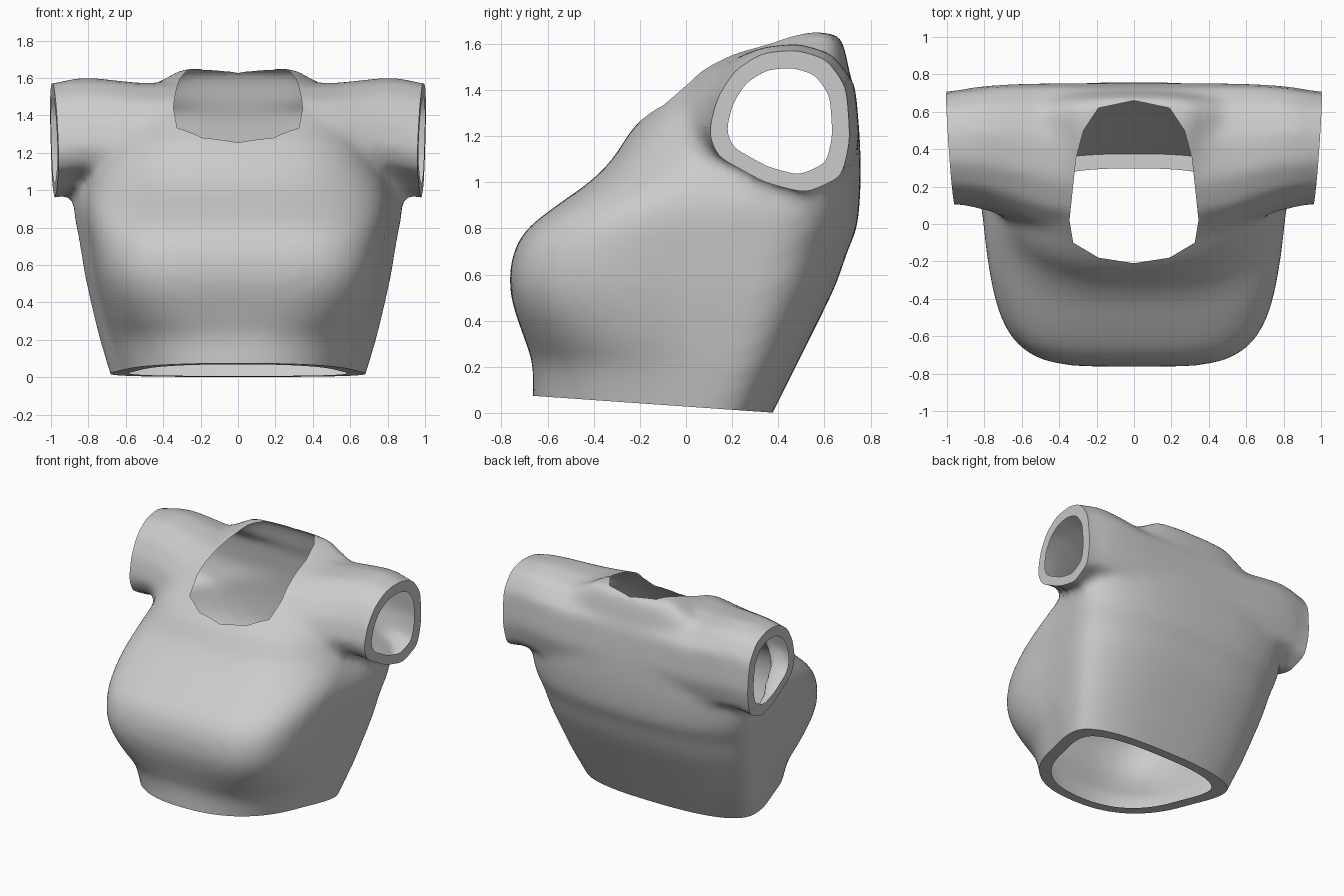
import bpy, bmesh, math
from mathutils import Vector

if "Cube" in bpy.data.objects:
    bpy.data.objects.remove(bpy.data.objects["Cube"])

# Torso cross-sections: z, half width, front y, back y, front squareness
TORSO = [(-.15, .63, -.66, .30, 2.3), (0, .68, -.665, .375, 2.3), (.2, .74, -.665, .475, 2.6),
         (.32, .77, -.70, .535, 3.3), (.45, .80, -.745, .60, 4.0), (.57, .825, -.765, .655, 4.3),
         (.7, .845, -.745, .70, 4.2), (.8, .865, -.685, .74, 3.9), (.9, .88, -.56, .752, 3.6),
         (1.0, .87, -.42, .757, 3.3), (1.1, .84, -.32, .757, 3), (1.24, .77, -.225, .75, 3),
         (1.36, .68, -.10, .735, 3), (1.47, .57, .01, .71, 3), (1.55, .48, .14, .695, 3),
         (1.605, .38, .29, .68, 3), (1.65, .31, .42, .66, 3)]
# Sleeve outline: y, z
SLEEVE = [(.10, 1.22), (.135, 1.37), (.21, 1.495), (.33, 1.575), (.48, 1.59), (.61, 1.55),
          (.695, 1.43), (.71, 1.2), (.675, 1.04), (.52, .965), (.34, 1.01), (.14, 1.12)]
# Sleeve stations: x, lift, forward growth, backward growth
STATIONS = [(0, -.02, .2, .045), (.3, -.01, .19, .045), (.5, -.015, .15, .045), (.65, 0, .085, .04),
            (.8, .012, .03, .03), (.9, .005, .01, .015), (1, -.018, 0, 0), (1.15, -.03, 0, 0)]
# Neck opening seen from above (right half, front to back)
NECK = [(0, -.21), (.19, -.18), (.325, -.1), (.345, .02), (.31, .35), (.27, .5), (.19, .62), (0, .66)]


def spow(v, p):
    return math.copysign(abs(v) ** p, v)


def smooth_rows(rows, steps=4):
    """Catmull-Rom interpolation between successive rows of numbers."""
    out = []
    for i in range(len(rows) - 1):
        p = [rows[max(0, min(len(rows) - 1, i + k))] for k in (-1, 0, 1, 2)]
        for s in range(steps):
            t = s / steps
            out.append([b + .5 * t * (c - a + t * (2 * a - 5 * b + 4 * c - d + t * (3 * (b - c) + d - a)))
                        for a, b, c, d in zip(*p)])
    return out + [rows[-1]]


def loft(bm, rings):
    """Skin a list of equal-length rings and cap both ends."""
    rows = [[bm.verts.new(p) for p in r] for r in rings]
    n = len(rows[0])
    for a, b in zip(rows, rows[1:]):
        for i in range(n):
            bm.faces.new((a[i], a[(i + 1) % n], b[(i + 1) % n], b[i]))
    bm.faces.new(rows[0][::-1])
    bm.faces.new(rows[-1])


def torso_ring(z, w, front, back, n, count=72):
    pts = []
    mid = front + (back - front) * .77
    for i in range(count):
        a = 2 * math.pi * i / count
        e = 2 / n if a > math.pi else 2 / 2.6
        s, c = spow(math.sin(a), e), spow(math.cos(a), e)
        t = min(1, max(0, -s) * 2.5)
        taper = 1 - .07 * t * t * (3 - 2 * t)
        pts.append((w * c * taper, mid + s * ((back - mid) if s > 0 else (mid - front)), z))
    return pts


def sleeve_ring(x, lift, fwd, aft):
    ring = []
    for y, z in SLEEVE:
        t = (.71 - y) / .61
        ring.append((x, y - fwd * t + aft * (1 - t), z + lift))
    return ring


def hem(bm, point, normal, scale):
    """Cut the shell open along a plane and turn a flat hem inward."""
    geom = bm.verts[:] + bm.edges[:] + bm.faces[:]
    normal = Vector(normal).normalized()
    cut = bmesh.ops.bisect_plane(bm, geom=geom, plane_co=point, plane_no=normal, clear_outer=True)
    edges = [e for e in cut['geom_cut'] if isinstance(e, bmesh.types.BMEdge) and e.is_boundary]
    ext = bmesh.ops.extrude_edge_only(bm, edges=edges)['geom']
    verts = [v for v in ext if isinstance(v, bmesh.types.BMVert)]
    lo = Vector([min(v.co[k] for v in verts) for k in range(3)])
    hi = Vector([max(v.co[k] for v in verts) for k in range(3)])
    c = (lo + hi) / 2
    for v in verts:
        p = c + (v.co - c) * scale
        v.co = p - normal * (p - Vector(point)).dot(normal)


# Rough solid: torso plus one tube running through both sleeves
bm = bmesh.new()
loft(bm, [torso_ring(*r) for r in smooth_rows(TORSO)])
mirrored = [(-x, *rest) for x, *rest in STATIONS[:0:-1]]
loft(bm, [sleeve_ring(*s) for s in smooth_rows(mirrored + STATIONS)])
bmesh.ops.recalc_face_normals(bm, faces=bm.faces)
mesh = bpy.data.meshes.new("shirt")
bm.to_mesh(mesh)
bm.free()
shirt = bpy.data.objects.new("shirt", mesh)
bpy.context.collection.objects.link(shirt)
bpy.context.view_layer.objects.active = shirt
shirt.select_set(True)

# Blend the parts into one smooth skin
remesh = shirt.modifiers.new("blend", 'REMESH')
remesh.mode = 'VOXEL'
remesh.voxel_size = .028
smooth = shirt.modifiers.new("soften", 'SMOOTH')
smooth.factor = .5
smooth.iterations = 14
for m in ("blend", "soften"):
    bpy.ops.object.modifier_apply(modifier=m)

bm = bmesh.new()
bm.from_mesh(shirt.data)

# Neck opening: slice along each side of the outline, then remove the inside
outline = [Vector((x, y, 0)) for x, y in NECK] + [Vector((-x, y, 0)) for x, y in NECK[-2:0:-1]]
sides = []
for a, b in zip(outline, outline[1:] + outline[:1]):
    sides.append((a, Vector((b.y - a.y, a.x - b.x, 0)).normalized()))
for p, n in sides:
    faces = [f for f in bm.faces if f.calc_center_median().z > 1.1 and abs(f.calc_center_median().x) < .45]
    geom = list({g for f in faces for g in (*f.verts, *f.edges)}) + faces
    bmesh.ops.bisect_plane(bm, geom=geom, plane_co=p, plane_no=n)
inside = [f for f in bm.faces if f.calc_center_median().z > 1.1
          and all((f.calc_center_median() - p).dot(n) < 0 for p, n in sides)]
bmesh.ops.delete(bm, geom=inside, context='FACES')

# Waist and sleeve hems
hem(bm, (0, .25, .01), (0, -.07, -1), .85)
for s in (-1, 1):
    hem(bm, (s * .997, .5, 1.57), (s, -.067, -.03), .75)

bmesh.ops.recalc_face_normals(bm, faces=bm.faces)
bm.to_mesh(shirt.data)
bm.free()
bpy.ops.object.shade_smooth_by_angle(angle=math.radians(40))
